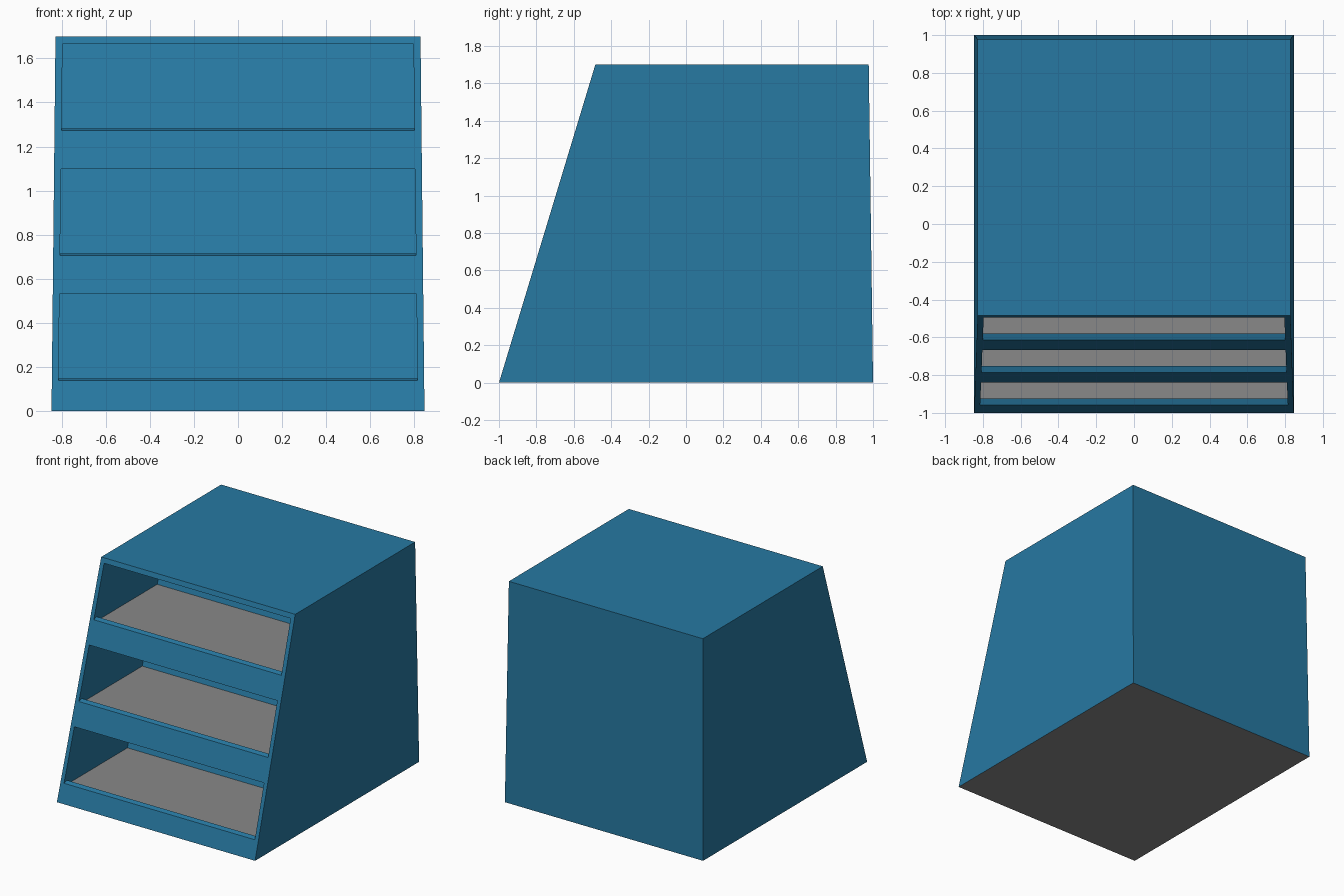
import bpy
import bmesh

HEIGHT = 1.70
SLOPE = 0.303        # lean of the front face
BAY_PITCH = 0.567
BAY_HEIGHT = 0.392

if "Cube" in bpy.data.objects:
    bpy.data.objects.remove(bpy.data.objects["Cube"], do_unlink=True)


def make_material(name, color):
    mat = bpy.data.materials.new(name)
    mat.use_nodes = True
    mat.diffuse_color = color
    mat.node_tree.nodes["Principled BSDF"].inputs["Base Color"].default_value = color
    return mat


blue = make_material("cabinet blue", (0.02, 0.19, 0.36, 1))
gray = make_material("shelf gray", (0.25, 0.25, 0.25, 1))


def front_y(z):
    return -1 + SLOPE * z


def prism(name, profile, half_width):
    """Extrude a (y, z) profile across x; the width depends on height."""
    bm = bmesh.new()
    sides = [[bm.verts.new((s * half_width(z), y, z)) for y, z in profile]
             for s in (-1, 1)]
    bm.faces.new(sides[0])
    bm.faces.new(sides[1])
    n = len(profile)
    for i in range(n):
        j = (i + 1) % n
        bm.faces.new((sides[0][i], sides[0][j], sides[1][j], sides[1][i]))
    bmesh.ops.recalc_face_normals(bm, faces=bm.faces)
    mesh = bpy.data.meshes.new(name)
    bm.to_mesh(mesh)
    bm.free()
    mesh.materials.append(blue)
    obj = bpy.data.objects.new(name, mesh)
    bpy.context.collection.objects.link(obj)
    return obj


# Tapered cabinet body with a leaning front
cabinet = prism("cabinet",
                [(-1, 0), (1, 0), (0.977, HEIGHT), (front_y(HEIGHT), HEIGHT)],
                lambda z: 0.846 - 0.0106 * z)

# Three open bays, each with a raised front lip and a sunken floor
cutters = []
for k in range(3):
    lip = 0.138 + k * BAY_PITCH
    floor = lip - 0.022
    top = lip + BAY_HEIGHT
    lip_y = front_y(lip)
    profile = [
        (lip_y - 0.1, lip - 0.1 * SLOPE),
        (lip_y + 0.035, lip + 0.035 * SLOPE),
        (lip_y + 0.035 - SLOPE * 0.03, floor),
        (front_y(floor) + 0.78, floor),
        (front_y(top) + 0.78, top),
        (front_y(top) - 0.1, top),
    ]
    cutter = prism("bay_cutter", profile, lambda z: 0.816 - 0.012 * z)
    cutter.hide_render = True
    cutters.append(cutter)
    mod = cabinet.modifiers.new("bay", "BOOLEAN")
    mod.operation = "DIFFERENCE"
    mod.solver = "EXACT"
    mod.object = cutter

# Bake the cuts and drop the cutters
bpy.context.view_layer.update()
evaluated = cabinet.evaluated_get(bpy.context.evaluated_depsgraph_get())
mesh = bpy.data.meshes.new_from_object(evaluated)
cabinet.modifiers.clear()
cabinet.data = mesh
for cutter in cutters:
    bpy.data.objects.remove(cutter, do_unlink=True)

# Gray on the bay floors and the underside, blue elsewhere
mesh.materials.clear()
mesh.materials.append(blue)
mesh.materials.append(gray)
for face in mesh.polygons:
    is_floor = face.normal.z > 0.99 and face.center.z < HEIGHT - 0.05
    is_underside = face.normal.z < -0.99 and face.center.z < 0.01
    face.material_index = 1 if is_floor or is_underside else 0
